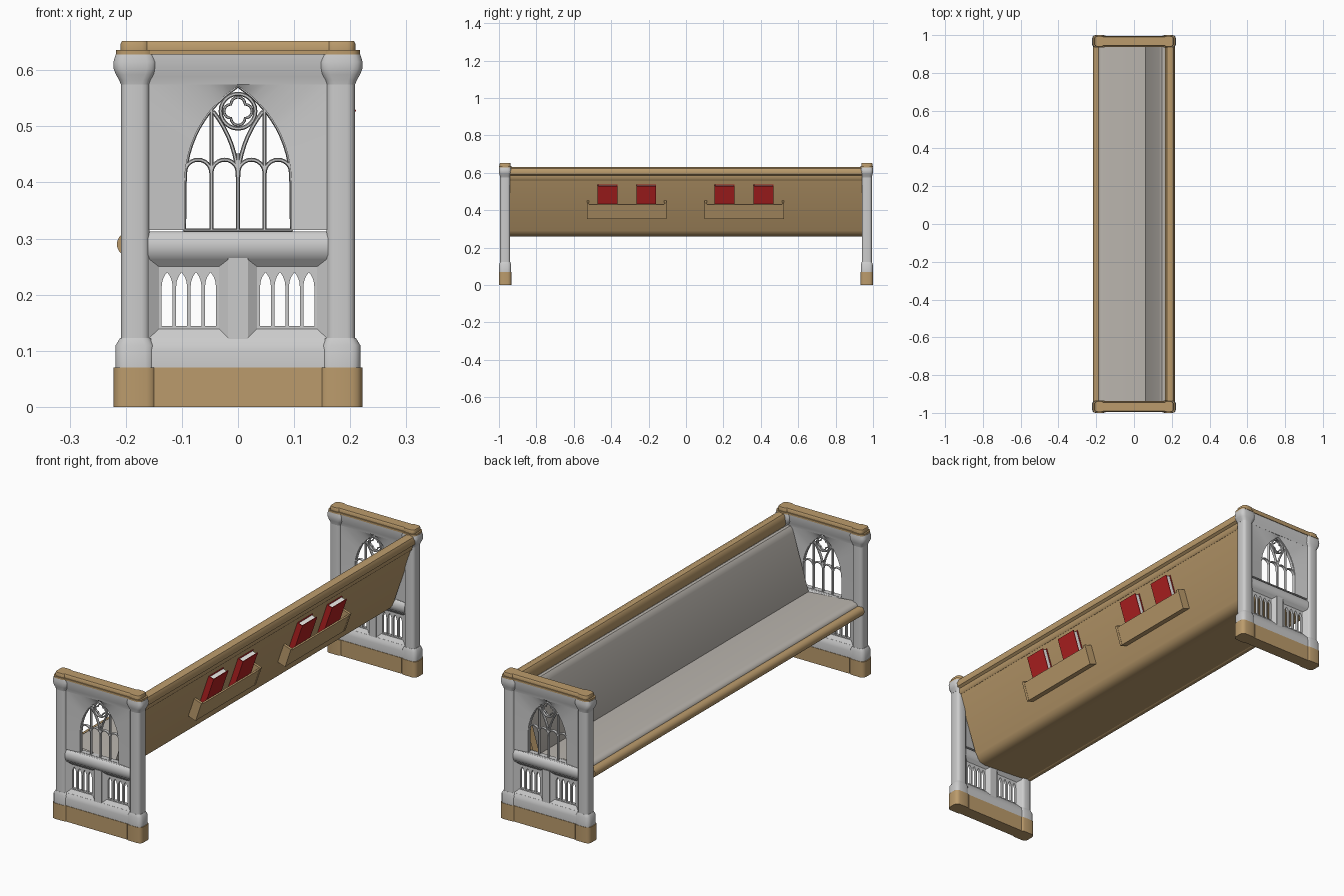
import bpy, bmesh
from math import sin, cos, pi, atan2, radians
from mathutils import Matrix

if "Cube" in bpy.data.objects:
    bpy.data.objects.remove(bpy.data.objects["Cube"])

CY = -0.967          # centre plane of the front end panel


def material(name, rgb):
    m = bpy.data.materials.new(name)
    m.diffuse_color = (*rgb, 1)
    m.use_nodes = True
    m.node_tree.nodes["Principled BSDF"].inputs["Base Color"].default_value = m.diffuse_color
    return m


WOOD = material("oak", (0.50, 0.33, 0.15))
CLOTH = material("cushion_cloth", (0.50, 0.47, 0.43))
RED = material("red_cover", (0.45, 0.015, 0.015))
PAPER = material("paper", (0.85, 0.85, 0.82))


def finish(name, me, mat=None, mirror=(False, False), angle=40):
    me.shade_smooth()
    me.set_sharp_from_angle(angle=radians(angle))
    o = bpy.data.objects.new(name, me)
    bpy.context.scene.collection.objects.link(o)
    if mat:
        me.materials.clear()
        me.materials.append(mat)
    if any(mirror):
        md = o.modifiers.new("mirror", 'MIRROR')
        md.use_axis = (mirror[0], mirror[1], False)
        md.use_mirror_merge = False
    return o


def loft(name, loops, mat=None, mirror=(False, False), caps=True, ring=False):
    """Skin a row of closed loops; ring joins the last loop to the first."""
    bm = bmesh.new()
    vs = [[bm.verts.new(p) for p in lp] for lp in loops]
    n = len(vs[0])
    pairs = list(zip(vs, vs[1:])) + ([(vs[-1], vs[0])] if ring else [])
    for a, b in pairs:
        for i in range(n):
            j = (i + 1) % n
            bm.faces.new((a[i], a[j], b[j], b[i]))
    if caps and not ring:
        bm.faces.new(vs[0])
        bm.faces.new(vs[-1])
    bmesh.ops.recalc_face_normals(bm, faces=bm.faces)
    me = bpy.data.meshes.new(name)
    bm.to_mesh(me)
    bm.free()
    return finish(name, me, mat, mirror)


def post(name, levels, mat=None):
    """Rounded-square column from (z, half x, half y) levels, at all four corners."""
    loops = []
    for z, hx, hy in levels:
        r, lp = 0.55 * min(hx, hy), []
        for k, (sx, sy) in enumerate(((1, 1), (-1, 1), (-1, -1), (1, -1))):
            for i in range(4):
                a = k * pi / 2 + i * pi / 6
                lp.append((0.183 + sx * (hx - r) + r * cos(a),
                           CY + sy * (hy - r) + r * sin(a), z))
        loops.append(lp)
    return loft(name, loops, mat, (True, True))


def beam(name, hx, half, mat=None, x0=None):
    """Bar along x with a y-symmetric section given as (z, half depth)."""
    sec = [(CY + h, z) for z, h in half] + [(CY - h, z) for z, h in reversed(half)]
    x0 = -hx if x0 is None else x0
    return loft(name, [[(x, y, z) for y, z in sec] for x in (x0, hx)], mat, (False, True))


def extrude_y(name, sec, half, mat, caps=True):
    return loft(name, [[(x, y, z) for x, z in sec] for y in (-half, half)], mat, caps=caps)


def arc(cx, cz, r, a0, a1, n=12):
    return [(cx + r * cos(a0 + (a1 - a0) * i / n), cz + r * sin(a0 + (a1 - a0) * i / n))
            for i in range(n + 1)]


def pointed(w, zs, zt, n=12):
    """Right side of a pointed arch, springing (w, zs) to apex (0, zt)."""
    h = zt - zs
    c = (h * h - w * w) / (2 * w)
    return arc(-c, zs, w + c, 0, atan2(h, c), n)


def both(half):
    return half + [(-x, z) for x, z in reversed(half[:-1])]


def curve_part(name, splines, depth_scale=1, mirror=(False, True), **props):
    """Curve drawn in (x, z), turned into a mesh on the end panel plane."""
    cu = bpy.data.curves.new(name, 'CURVE')
    for k, v in props.items():
        setattr(cu, k, v)
    for pts, closed in splines:
        s = cu.splines.new('POLY')
        s.points.add(len(pts) - 1)
        for p, (x, z) in zip(s.points, pts):
            p.co = (x, z, 0, 1)
        s.use_cyclic_u = closed
    tmp = bpy.data.objects.new(name + "_curve", cu)
    bpy.context.scene.collection.objects.link(tmp)
    dg = bpy.context.evaluated_depsgraph_get()
    me = bpy.data.meshes.new_from_object(tmp.evaluated_get(dg))
    bpy.data.objects.remove(tmp)
    me.transform(Matrix.Translation((0, CY, 0)) @ Matrix.Diagonal((1, depth_scale, 1, 1))
                 @ Matrix.Rotation(pi / 2, 4, 'X'))
    return finish(name, me, None, mirror)


# --- end panels: corner posts and horizontal members ---
post("base_block", [(0, .0385, .033), (.07, .0385, .033)], WOOD)
post("post_plinth", [(.07, .035, .0315), (.11, .035, .0315), (.123, .027, .027)])
post("post_shaft", [(.12, .0255, .0265), (.577, .0255, .0265)])
post("post_capital", [(.575, .0258, .0266), (.583, .029, .028), (.592, .0345, .0305),
                      (.602, .0385, .0325), (.615, .039, .033), (.628, .035, .031)])
post("cap_block_lower", [(.628, .034, .033), (.636, .034, .033)], WOOD)
post("cap_block_upper", [(.636, .026, .029), (.648, .026, .029), (.652, .024, .027)], WOOD)
beam("base_rail", .15, [(0, .029), (.07, .029)], WOOD)
beam("plinth_rail", .155, [(.07, .027), (.1, .027), (.112, .024), (.123, .018)])
beam("middle_rail", .16, [(.262, .013), (.27, .02), (.285, .0235), (.298, .022), (.308, .017), (.313, .011)])
beam("frieze", .16, [(.575, .018), (.588, .02), (.602, .025), (.628, .026)])
beam("cap_rail_lower", .17, [(.628, .029), (.636, .029)], WOOD)
beam("cap_rail_upper", .17, [(.636, .025), (.648, .025), (.652, .022)], WOOD)
beam("lower_mullion", .0175, [(.12, .019), (.265, .019)], None, -.0175)

# --- splayed panel around the big arched window ---
W, Z0, ZS, ZT = .095, .315, .40, .572
main = pointed(W, ZS, ZT)
half = [(W, Z0)] + main
m = len(half) // 2
X1, Z1 = .160, .577
rect = [(X1, Z0 + (Z1 - Z0) * i / m) for i in range(m)]
rect += [(X1 * (1 - i / (len(half) - 1 - m)), Z1) for i in range(len(half) - m)]


def at(pts, y):
    return [(x, CY + y, z) for x, z in both(pts)]


loft("window_panel", [at(rect, -.018), at(half, -.009), at(half, .009), at(rect, .018)],
     None, (False, True), ring=True)

# --- window tracery: arches, mullions, ring and quatrefoil ---
bars = [(both(half), True), ([(0, Z0), (0, .452)], False)]
for s in (1, -1):
    bars.append(([(s * .0475, Z0), (s * .0475, .53)], False))
    bars.append(([(s * (W - x), z) for x, z in main if x > .046], False))
    for c in (.0238, .0712):
        bars.append((arc(s * c, .417, .0235, 0, pi), False))
bars.append((arc(0, .527, .031, 0, 2 * pi, 24)[:-1], True))
curve_part("window_tracery", bars, 2, dimensions='3D', bevel_depth=.0036, bevel_resolution=1)
foil = []
for k in range(4):
    a = k * pi / 2
    foil += arc(.0125 * cos(a), .527 + .0125 * sin(a), .0125, a - pi / 2, a + pi / 2, 8)[:-1]
curve_part("window_quatrefoil", [(foil, True)], 2, dimensions='3D', bevel_depth=.0025, bevel_resolution=1)

# --- lower panels with four lancet openings and a splayed frame ---
xa, xb, za, zb = .034, .141, .139, .25
panel = [([(xa, za), (xb, za), (xb, zb), (xa, zb)], True)]
for k in range(4):
    cx = .049 + .0258 * k
    lancet = both([(.0095, .144)] + pointed(.0095, .215, .24, 6))
    panel.append(([(cx + x, z) for x, z in lancet], True))
curve_part("lancet_panel", panel, 1, (True, True), dimensions='2D', fill_mode='BOTH', extrude=.006)


def frame(x0, x1, z0, z1, y):
    return [(x0, CY + y, z0), (x1, CY + y, z0), (x1, CY + y, z1), (x0, CY + y, z1)]


outer, inner = (.016, .159, .122, .264), (xa, xb, za, zb)
loft("lancet_frame", [frame(*outer, -.018), frame(*inner, -.006), frame(*inner, .006),
                      frame(*outer, .018)], None, (True, True), ring=True)

# --- bench: bent board, rails and cushions ---
L = .948
board = [(-.2, .273), (.03, .26), (.055, .259), (.075, .264), (.09, .275), (.1, .29),
         (.193, .562), (.178, .567), (.083, .296), (.07, .28), (.05, .276), (-.2, .288)]
extrude_y("seat_and_back_board", board, L, WOOD, False)
extrude_y("seat_nose", arc(-.195, .29, .021, 0, 2 * pi, 20)[:-1], L, WOOD)
extrude_y("top_rail", [(.165, .585), (.165, .615), (.174, .627), (.192, .631), (.208, .624),
                       (.216, .607), (.212, .591), (.201, .584), (.199, .565), (.193, .559),
                       (.176, .562)], L, WOOD)
extrude_y("seat_cushion", [(-.185, .287), (-.19, .303), (-.186, .316), (-.176, .323), (-.16, .325),
                           (.04, .307), (.075, .304), (.075, .28)], L, CLOTH, False)
extrude_y("back_cushion", [(.085, .297), (.068, .296), (.061, .302), (.061, .312), (.134, .552),
                           (.139, .566), (.149, .576), (.162, .577), (.178, .567)], L, CLOTH, False)

# --- book racks and books on the sloping back ---
TILT = Matrix.Translation((.1, 0, .29)) @ Matrix.Rotation(atan2(.093, .272), 4, 'Y')


def boxes(name, specs, mat):
    """Boxes given as (u0, u1, y0, y1, v0, v1) in the frame of the back board."""
    bm = bmesh.new()
    for u0, u1, y0, y1, v0, v1 in specs:
        mt = Matrix.Translation(((u0 + u1) / 2, (y0 + y1) / 2, (v0 + v1) / 2)) \
            @ Matrix.Diagonal((u1 - u0, y1 - y0, v1 - v0, 1))
        bmesh.ops.create_cube(bm, size=1, matrix=TILT @ mt)
    me = bpy.data.meshes.new(name)
    bm.to_mesh(me)
    bm.free()
    return finish(name, me, mat, angle=30)


for y in (-.53, .1):
    e = y + .425
    boxes("book_rack", [(.03, .037, y + .01, e - .01, .08, .162), (-.004, .034, y + .01, e - .01, .08, .088),
                        (-.004, .038, y, y + .012, .08, .17), (-.004, .038, e - .012, e, .08, .17)], WOOD)
for y in (-.472, -.265, .153, .362):
    e, b, t = y + .105, .088, .262
    boxes("book_cover", [(.001, .004, y, e, b, t), (.024, .027, y, e, b, t), (.003, .025, y, y + .004, b, t)], RED)
    boxes("book_pages", [(.004, .024, y + .004, e - .004, b + .003, t - .004)], PAPER)
